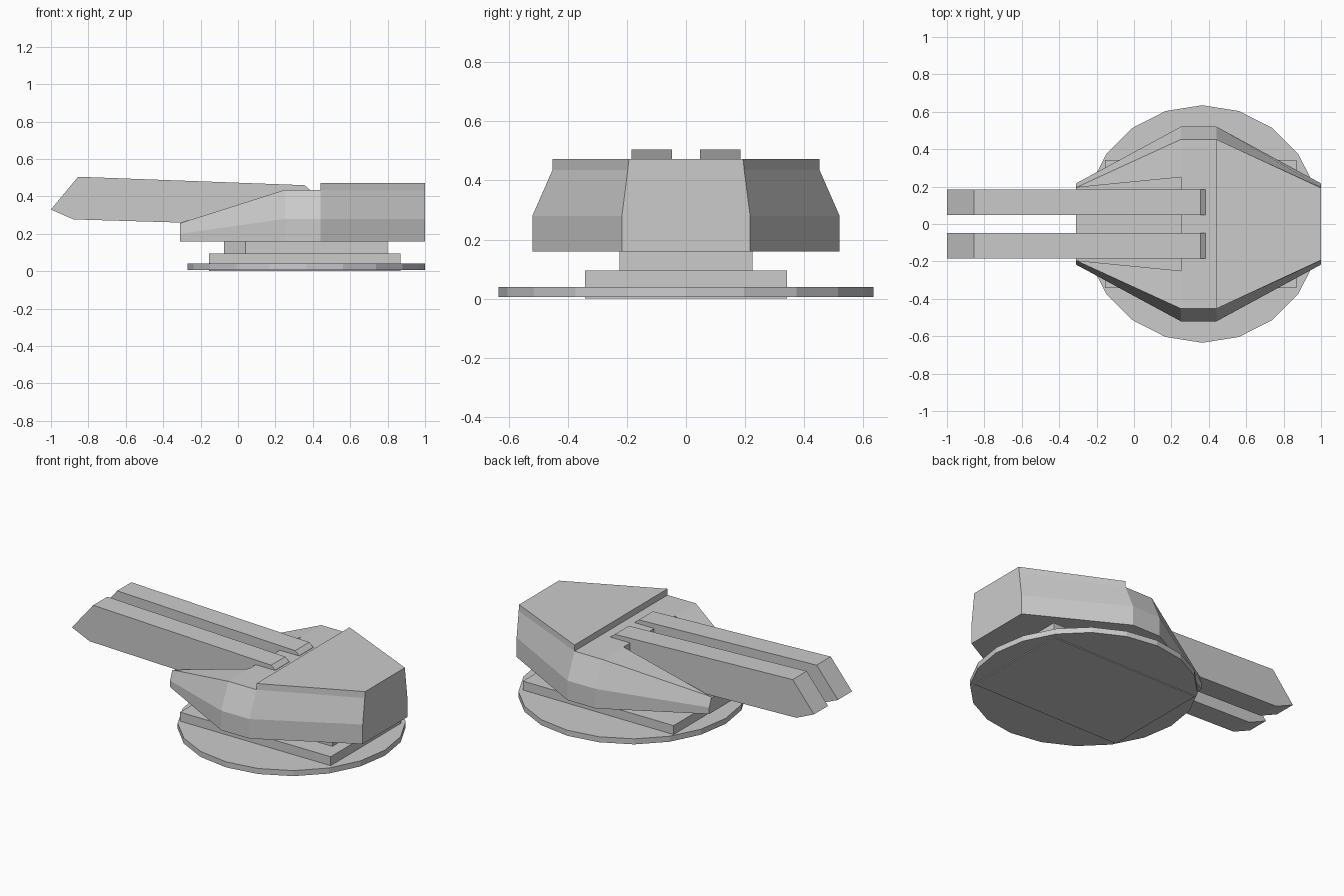
import bpy, bmesh
from math import cos, sin, pi

if "Cube" in bpy.data.objects:
    bpy.data.objects.remove(bpy.data.objects["Cube"])


def finish(name, bm):
    bmesh.ops.remove_doubles(bm, verts=bm.verts, dist=0.0005)
    bmesh.ops.recalc_face_normals(bm, faces=bm.faces)
    me = bpy.data.meshes.new(name)
    bm.to_mesh(me)
    bm.free()
    ob = bpy.data.objects.new(name, me)
    bpy.context.collection.objects.link(ob)
    return ob


def loft(name, rings, cap_start=True, cap_end=True):
    """Skin a list of equal-length point rings."""
    bm = bmesh.new()
    rows = [[bm.verts.new(p) for p in ring] for ring in rings]
    n = len(rows[0])
    for a, b in zip(rows, rows[1:]):
        for i in range(n):
            j = (i + 1) % n
            bm.faces.new((a[i], a[j], b[j], b[i]))
    if cap_start:
        bm.faces.new(rows[0])
    if cap_end:
        bm.faces.new(rows[-1])
    return finish(name, bm)


def plate(name, outline, z0, z1):
    return loft(name, [[(x, y, z) for x, y in outline] for z in (z0, z1)])


def section(x, half):
    """Mirror a half profile of (y, z) points, bottom to top, at station x."""
    pts = half + [(-y, z) for y, z in reversed(half)]
    return [(x, y, z) for y, z in pts]


# base disc, mounting plate and neck
plate("base_disc", [(0.365 + 0.635 * cos(i * pi / 10), 0.635 * sin(i * pi / 10))
                    for i in range(20)], 0.006, 0.04)
plate("mount_plate", [(-0.155, -0.342), (0.87, -0.342), (0.87, 0.342), (-0.155, 0.342)], 0, 0.095)
plate("neck", [(0.04, -0.225), (0.80, -0.225), (0.80, 0.225), (0.04, 0.225),
               (-0.075, 0.14), (-0.075, -0.14)], 0.09, 0.165)

# turret nose with the open gun recess
side = [(0.52, 0.16), (0.52, 0.28)]
loft("turret_nose", [
    section(-0.31, [(0.217, 0.16), (0.217, 0.20), (0.195, 0.257), (0.195, 0.257), (0.195, 0.25)]),
    section(0.25, side + [(0.452, 0.435), (0.25, 0.435), (0.25, 0.25)])], cap_end=False)

# turret middle and the raised rear housing
mid = side + [(0.452, 0.435)]
loft("turret_middle", [section(0.25, mid), section(0.442, mid)], cap_end=False)
loft("turret_rear", [
    section(0.442, mid + [(0.452, 0.473)]),
    section(1.0, [(0.217, 0.16), (0.217, 0.28), (0.197, 0.435), (0.193, 0.473)])])

# twin barrels with slanted muzzles
barrel = [(-1.0, 0.33), (-0.855, 0.505), (0.355, 0.46), (0.383, 0.437), (0.383, 0.24), (-0.88, 0.277)]
for label, s in (("left", 1), ("right", -1)):
    loft(label + "_barrel", [[(x, s * y, z) for x, z in barrel] for y in (0.048, 0.185)])
